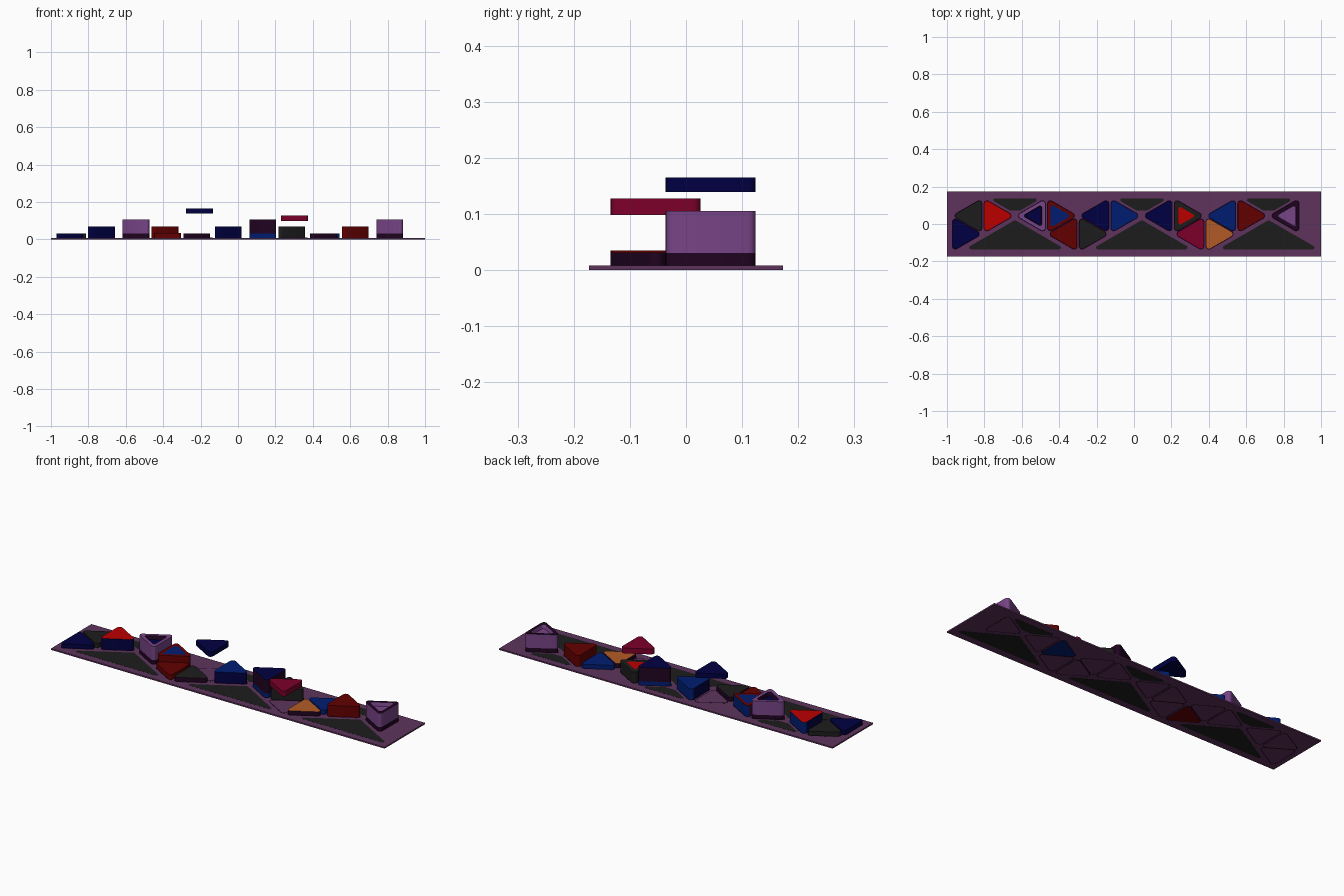
import bpy, bmesh, math
from mathutils import Vector

cube = bpy.data.objects.get("Cube")
if cube:
    bpy.data.objects.remove(cube)

COLOURS = {
    "board_purple": (0.112, 0.034, 0.107), "violet": (0.185, 0.058, 0.240),
    "plum": (0.014, 0.001, 0.015), "navy": (0, 0, 0.055),
    "blue": (0, 0.012, 0.165), "bright_red": (0.500, 0, 0),
    "dark_red": (0.127, 0, 0), "crimson": (0.205, 0, 0.024),
    "orange": (0.450, 0.105, 0.020), "charcoal": (0.012, 0.012, 0.012),
}
MATS = {}
for name, rgb in COLOURS.items():
    mat = bpy.data.materials.new(name)
    mat.use_nodes = True
    mat.diffuse_color = (*rgb, 1)
    mat.node_tree.nodes["Principled BSDF"].inputs["Base Color"].default_value = (*rgb, 1)
    MATS[name] = mat


def rounded(corners, r, steps=5):
    """Round the corners of a counter-clockwise convex polygon."""
    pts, n = [], len(corners)
    for i in range(n):
        p, a, b = (Vector(corners[k % n]) for k in (i, i - 1, i + 1))
        d0, d1 = (p - a).normalized(), (b - p).normalized()
        n0, n1 = Vector((d0.y, -d0.x)), Vector((d1.y, -d1.x))
        mid = (n0 + n1).normalized()
        centre = p - mid * (r / mid.dot(n0))
        start, sweep = math.atan2(n0.y, n0.x), n0.angle(n1)
        for k in range(steps + 1):
            t = start + sweep * k / steps
            pts.append(centre + Vector((math.cos(t), math.sin(t))) * r)
    return pts


def stack(name, outline, rings, bands, cap, under=None, back=None):
    """Bridge scaled copies of an outline; rings are (scale, z), one colour per band."""
    mesh = bpy.data.meshes.new(name)
    obj = bpy.data.objects.new(name, mesh)
    bpy.context.collection.objects.link(obj)
    slots = []

    def slot(colour):
        if colour not in slots:
            slots.append(colour)
            mesh.materials.append(MATS[colour])
        return slots.index(colour)

    bm = bmesh.new()
    mid = sum(outline, Vector((0, 0))) / len(outline)
    loops = [[bm.verts.new((*(mid + (p - mid) * s), z)) for p in outline] for s, z in rings]
    n = len(outline)
    for lo, hi, colour in zip(loops, loops[1:], bands):
        for i in range(n):
            j = (i + 1) % n
            f = bm.faces.new((lo[i], lo[j], hi[j], hi[i]))
            f.normal_update()
            f.material_index = slot(back if back and f.normal.y > 0.2 else colour)
    bm.faces.new(loops[-1]).material_index = slot(cap)
    bm.faces.new(loops[0][::-1]).material_index = slot(under or bands[0])
    bm.to_mesh(mesh)
    bm.free()
    bpy.ops.object.select_all(action="DESELECT")
    obj.select_set(True)
    bpy.context.view_layer.objects.active = obj
    bpy.ops.object.shade_smooth_by_angle(angle=math.radians(30))


H = 0.158            # tile height before rounding
PITCH = 0.1695       # spacing of the triangular grid


def tile_outline(line, y, side, grow=0.0):
    """Triangle with its flat edge beside a grid line, pointing to side (+1 or -1)."""
    x0 = line + side * (0.006 - grow)
    h = H + 3 * grow
    half = h / math.sqrt(3)
    pts = [(x0, y - half), (x0 + side * h, y), (x0, y + half)]
    return rounded(pts if side > 0 else pts[::-1], 0.015 + grow)


# Board
board = [Vector(p) for p in ((-1, -0.173), (1, -0.173), (1, 0.173), (-1, 0.173))]
stack("board", board, [(1, 0.0004), (1, 0.008)], ["board_purple"], "board_purple")

# Flush charcoal inlays: large triangles below, small clipped ones above
for i in range(3):
    x = -0.636 + i * 4 * PITCH
    large = [(x - 0.27, -0.135), (x + 0.27, -0.135), (x, 0.021)]
    small = [(x + 0.14, 0.137), (x - 0.14, 0.137), (x - 0.03, 0.073), (x + 0.03, 0.073)]
    for name, shape in (("large", large), ("small", small)):
        stack(f"{name}_inlay_{i + 1}", rounded(shape, 0.009), [(1, 0), (1, 0.0084)],
              ["charcoal"], "charcoal")

T0, T1, T2, T3 = 0.031, 0.035, 0.068, 0.105     # tile top heights
FLOOR = 0.004
UP, LOW = 0.044, -0.054              # row centre lines


def plain(z, colour, cap=None, back=None, z0=FLOOR):
    return dict(rings=[(1, z0), (1, z)], bands=[colour], cap=cap or colour, back=back)


def layered(low, high, z, cap):
    return dict(rings=[(1, FLOOR), (1, 0.03), (1, z)], bands=[low, high], cap=cap)


def hollow(rim, wall, cap, scale):
    return dict(rings=[(1, FLOOR), (1, 0.03), (1, T3), (scale, T3), (scale - 0.08, T3 - 0.02)],
                bands=["plum", "violet", rim, wall], cap=cap)


def rimmed(z, colour, scale, cap, back=None):
    return dict(rings=[(1, FLOOR), (1, z), (scale, z)], bands=[colour, colour],
                cap=cap, back=back)


def line(k):
    return -0.807 + k * PITCH


# Tiles: name, grid line, row, direction, build, colour seen from below
TILES = [
    ("charcoal_tile", 0, UP, -1, plain(T0, "charcoal"), None),
    ("red_topped_tile", 0, UP, 1, plain(T2, "navy", "bright_red", "blue"), None),
    ("hollow_tile_right", 2, UP, -1, hollow("violet", "plum", "navy", 0.66), None),
    ("blue_red_tile", 2, UP, 1, rimmed(T2, "dark_red", 0.7, "blue", "blue"), None),
    ("floating_navy_tile", 4, UP, -1, plain(0.165, "navy", z0=0.139), None),
    ("blue_topped_tile", 4, UP, 1, plain(T2, "navy", "blue", "blue"), None),
    ("tall_navy_tile", 6, UP, -1, layered("blue", "plum", T3, "navy"), None),
    ("red_centred_tile", 6, UP, 1, rimmed(T2, "charcoal", 0.58, "bright_red"), None),
    ("blue_tile", 8, UP, -1, plain(T0, "blue"), "blue"),
    ("dark_red_tile", 8, UP, 1, plain(T2, "dark_red"), None),
    ("hollow_tile_left", 10, UP, -1, hollow("plum", "violet", "violet", 0.72), None),
    ("low_navy_tile", -1, LOW, 1, plain(T0, "navy"), None),
    ("low_red_tile", 3, LOW, -1, plain(T1, "dark_red"), "dark_red"),
    ("low_charcoal_tile", 3, LOW, 1, plain(T0, "plum", "charcoal"), None),
    ("floating_crimson_tile", 7, LOW, -1, plain(0.127, "crimson", z0=0.098), None),
    ("orange_tile", 7, LOW, 1, plain(T0, "plum", "orange"), None),
]
for name, k, y, side, build, below in TILES:
    outline = tile_outline(line(k), y, side)
    stack(name, outline, **build)
    # Dark slot edge and the filled slot floor
    stack(name + "_slot", tile_outline(line(k), y, side, 0.003),
          [(1, 0.0002), (1, 0.0083)], ["plum"], "plum")
    stack(name + "_slot_floor", outline, [(0.97, 0), (0.97, 0.0086)],
          ["board_purple"], "board_purple", under=below)
